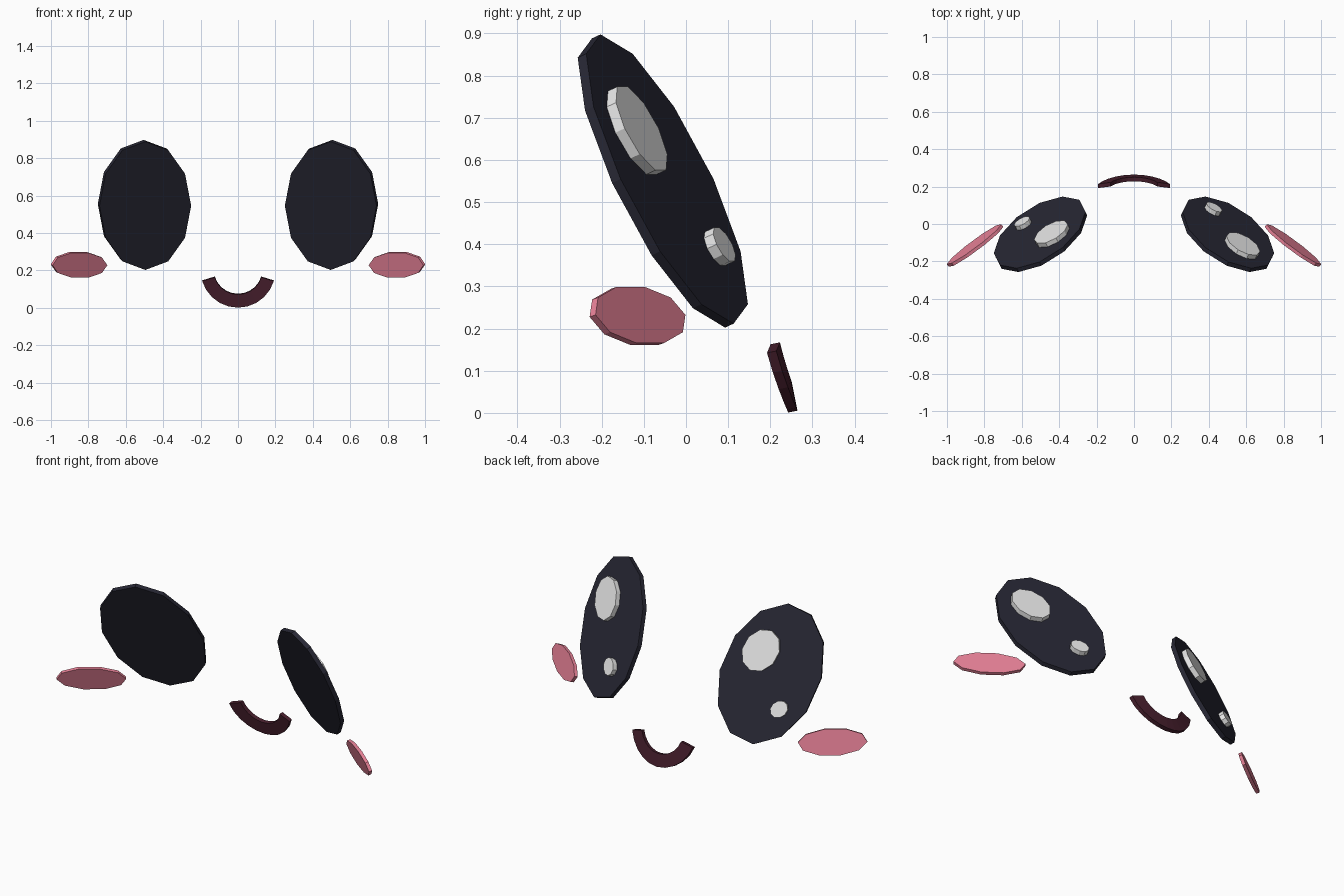
import bpy, bmesh, math
from mathutils import Vector

cube = bpy.data.objects.get("Cube")
if cube:
    bpy.data.objects.remove(cube, do_unlink=True)


def material(name, rgb):
    m = bpy.data.materials.new(name)
    m.use_nodes = True
    col = (*rgb, 1.0)
    m.diffuse_color = col
    bsdf = next(n for n in m.node_tree.nodes if n.type == 'BSDF_PRINCIPLED')
    bsdf.inputs["Base Color"].default_value = col
    return m


ink = material("ink_navy", (0.02, 0.02, 0.034))
white = material("soft_white", (0.9, 0.9, 0.9))
pink = material("blush_pink", (0.8, 0.22, 0.31))
maroon = material("dark_maroon", (0.065, 0.014, 0.027))


def finish(name, bm, mat):
    bmesh.ops.recalc_face_normals(bm, faces=bm.faces)
    mesh = bpy.data.meshes.new(name)
    bm.to_mesh(mesh)
    bm.free()
    mesh.materials.append(mat)
    obj = bpy.data.objects.new(name, mesh)
    bpy.context.collection.objects.link(obj)
    return obj


def disc(name, mat, origin, slope, centre, radii, sides, low, high):
    """Elliptical plate on the plane through origin, from low to high along its normal."""
    o = Vector(origin)
    sx, sz = slope
    normal = Vector((-sx, 1, -sz)).normalized()
    bm = bmesh.new()
    rings = []
    for depth in (low, high):
        ring = []
        for i in range(sides):
            a = math.tau * i / sides
            dx = centre[0] + radii[0] * math.cos(a)
            dz = centre[1] + radii[1] * math.sin(a)
            p = o + Vector((dx, sx * dx + sz * dz, dz)) + normal * depth
            ring.append(bm.verts.new(p))
        rings.append(ring)
        bm.faces.new(ring)
    for i in range(sides):
        j = (i + 1) % sides
        bm.faces.new((rings[0][i], rings[0][j], rings[1][j], rings[1][i]))
    return finish(name, bm, mat)


# Eyes, their highlights and the cheeks, on both sides
for side, s in (("left", 1), ("right", -1)):
    eye = (s * 0.5, -0.055, 0.55)
    tilt = (-0.45 * s, -0.46)
    disc(side + "_eye", ink, eye, tilt, (0, 0), (0.245, 0.343), 12, -0.012, 0.012)
    # Highlights sit on the same side of both eyes
    disc(side + "_large_highlight", white, eye, tilt, (0.07, 0.11), (0.09, 0.104), 10, 0, 0.038)
    disc(side + "_small_highlight", white, eye, tilt, (-0.085, -0.165), (0.042, 0.042), 10, 0, 0.038)
    disc(side + "_cheek", pink, (s * 0.85, -0.115, 0.23), (-0.73 * s, -0.35),
         (0, 0), (0.146, 0.07), 10, -0.009, 0.009)

# Smiling mouth: a curved band with a square section
bm = bmesh.new()
steps = 10
previous = None
for i in range(steps + 1):
    a = math.radians(197 + 146 * i / steps)
    section = []
    for r, d in ((0.2, -0.011), (0.2, 0.011), (0.13, 0.011), (0.13, -0.011)):
        x, z = r * math.cos(a), 0.203 + r * math.sin(a)
        y = 0.254 - 0.2 * z - 0.6 * x * x
        section.append(bm.verts.new((x, y + d, z + 0.2 * d)))
    if previous:
        for k in range(4):
            n = (k + 1) % 4
            bm.faces.new((previous[k], previous[n], section[n], section[k]))
    if i in (0, steps):
        bm.faces.new(section)
    previous = section
finish("mouth", bm, maroon)
